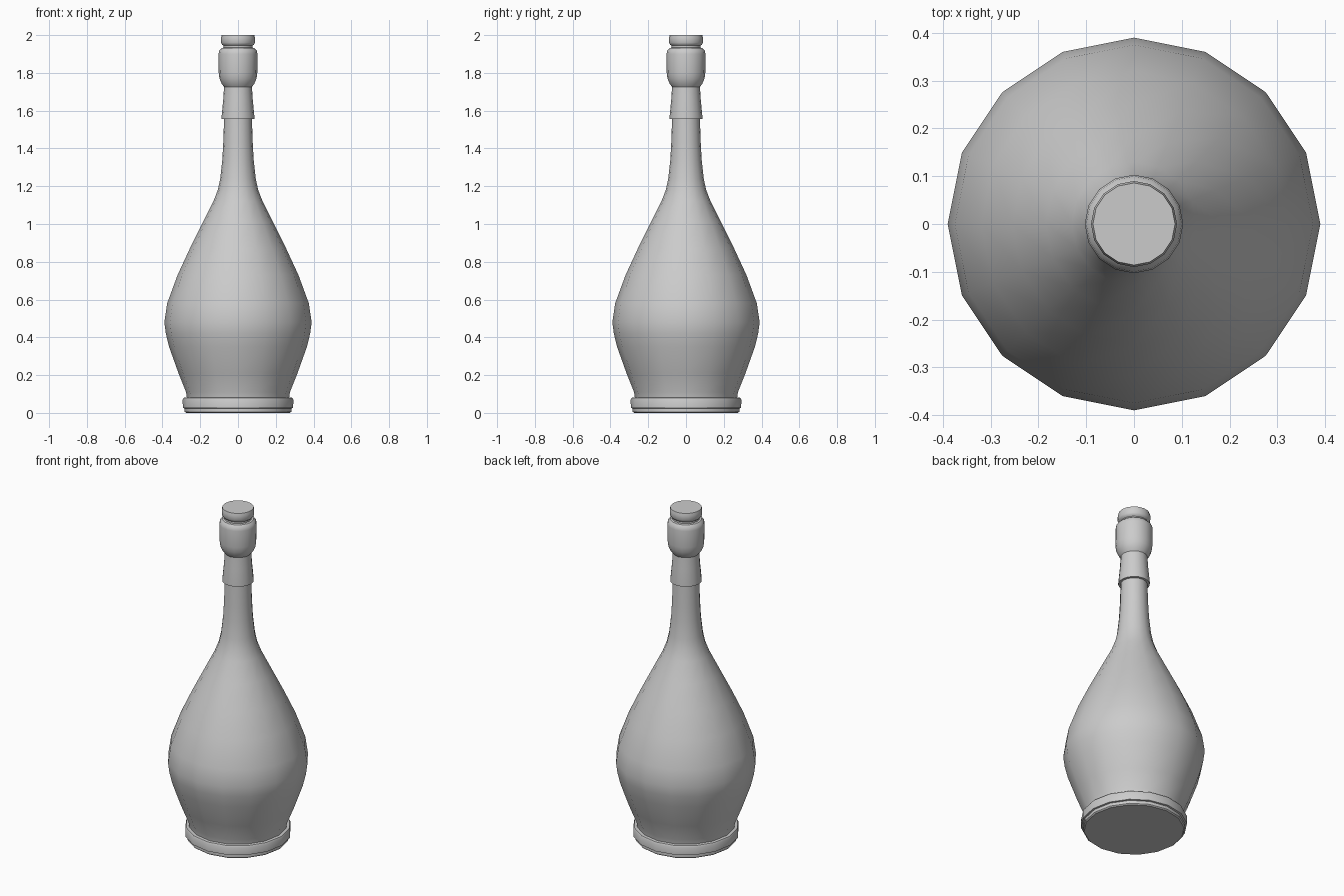
import bpy
import bmesh
import math

if "Cube" in bpy.data.objects:
    bpy.data.objects.remove(bpy.data.objects["Cube"])

SIDES = 16

grey = bpy.data.materials.new("light grey")
grey.use_nodes = True
colour = (0.6, 0.6, 0.6, 1)
grey.diffuse_color = colour
grey.node_tree.nodes["Principled BSDF"].inputs["Base Color"].default_value = colour


def lathe(name, profile, angle=35):
    """Turn a (radius, height) profile about z and cap both ends."""
    bm = bmesh.new()
    rings = []
    for r, z in profile:
        rings.append([bm.verts.new((r * math.cos(math.tau * i / SIDES),
                                    r * math.sin(math.tau * i / SIDES), z))
                      for i in range(SIDES)])
    for low, high in zip(rings, rings[1:]):
        for i in range(SIDES):
            j = (i + 1) % SIDES
            bm.faces.new((low[i], low[j], high[j], high[i]))
    bm.faces.new(rings[0][::-1])
    bm.faces.new(rings[-1])
    mesh = bpy.data.meshes.new(name)
    bm.to_mesh(mesh)
    bm.free()
    mesh.materials.append(grey)
    obj = bpy.data.objects.new(name, mesh)
    bpy.context.collection.objects.link(obj)
    bpy.ops.object.select_all(action="DESELECT")
    obj.select_set(True)
    bpy.context.view_layer.objects.active = obj
    bpy.ops.object.shade_smooth_by_angle(angle=math.radians(angle))
    return obj


# Foot: recessed sole and raised band
lathe("foot_band", [(0.275, 0), (0.282, 0.006), (0.282, 0.024), (0.292, 0.026),
                    (0.293, 0.07), (0.288, 0.08), (0.268, 0.082)])

# Bulbous body running up into the slender neck
lathe("bottle_body", [(0.27, 0.075), (0.275, 0.11), (0.315, 0.21), (0.365, 0.35),
                      (0.382, 0.42), (0.39, 0.48), (0.375, 0.58), (0.32, 0.73),
                      (0.255, 0.87), (0.185, 1.01), (0.13, 1.12), (0.107, 1.18),
                      (0.094, 1.24), (0.083, 1.34), (0.078, 1.43), (0.073, 1.58)])

# Flared sleeve around the neck
lathe("neck_sleeve", [(0.074, 1.555), (0.087, 1.556), (0.087, 1.566),
                      (0.078, 1.66), (0.073, 1.74)])

# Wide collar below the stopper
lathe("neck_collar", [(0.073, 1.725), (0.086, 1.742), (0.098, 1.77), (0.102, 1.80),
                      (0.103, 1.90), (0.1, 1.918), (0.088, 1.931), (0.074, 1.934)])

# Stopper with rounded rim
lathe("stopper", [(0.077, 1.925), (0.077, 1.944), (0.085, 1.95), (0.09, 1.96),
                  (0.09, 1.985), (0.086, 2.0)])
